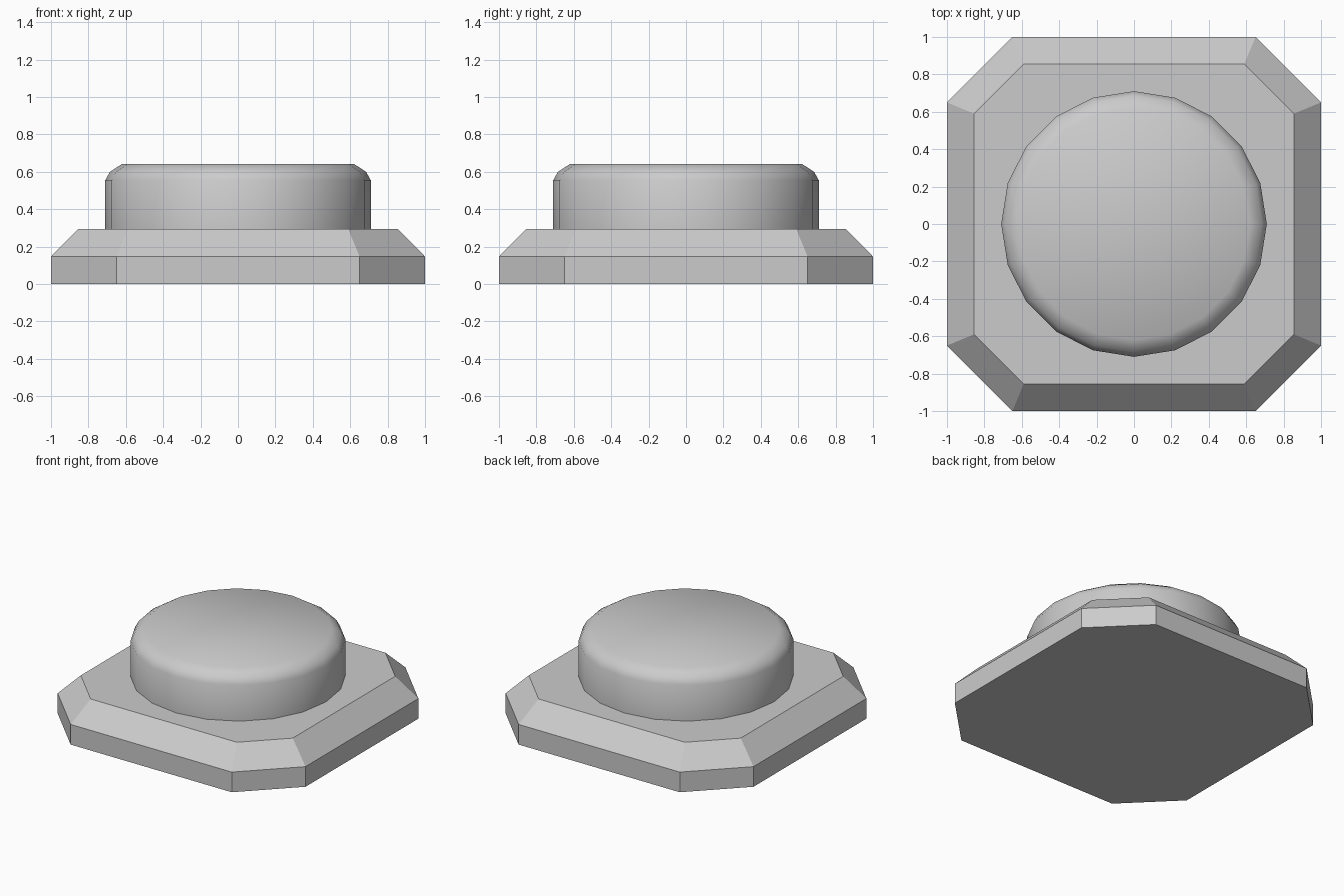
import bpy, bmesh
from math import cos, sin, pi, radians

if "Cube" in bpy.data.objects:
    bpy.data.objects.remove(bpy.data.objects["Cube"])


def loft(name, rings):
    """Closed solid skinned through a stack of equal-count rings."""
    bm = bmesh.new()
    loops = [[bm.verts.new(p) for p in ring] for ring in rings]
    n = len(loops[0])
    for low, high in zip(loops, loops[1:]):
        for i in range(n):
            j = (i + 1) % n
            bm.faces.new((low[i], low[j], high[j], high[i]))
    bm.faces.new(loops[0][::-1])
    bm.faces.new(loops[-1])
    mesh = bpy.data.meshes.new(name)
    bm.to_mesh(mesh)
    bm.free()
    obj = bpy.data.objects.new(name, mesh)
    bpy.context.collection.objects.link(obj)
    return obj


def octagon(half, corner, z):
    """Square with cut corners."""
    quarter = [(half, -corner), (half, corner)]
    pts = []
    for _ in range(4):
        pts += [(x, y, z) for x, y in quarter]
        quarter = [(-y, x) for x, y in quarter]
    return pts


def circle(radius, z, sides=20):
    return [(radius * cos(2 * pi * i / sides), radius * sin(2 * pi * i / sides), z)
            for i in range(sides)]


# Base plate with a sloped upper rim
loft("base_plate", [octagon(1, 0.65, 0), octagon(1, 0.65, 0.147),
                    octagon(0.855, 0.59, 0.293)])

# Round button with a rounded top edge
button_profile = [(0.71, 0.293), (0.71, 0.555), (0.685, 0.6), (0.62, 0.642)]
button = loft("button", [circle(r, z) for r, z in button_profile])
bpy.context.view_layer.objects.active = button
button.select_set(True)
bpy.ops.object.shade_smooth_by_angle(angle=radians(40))
